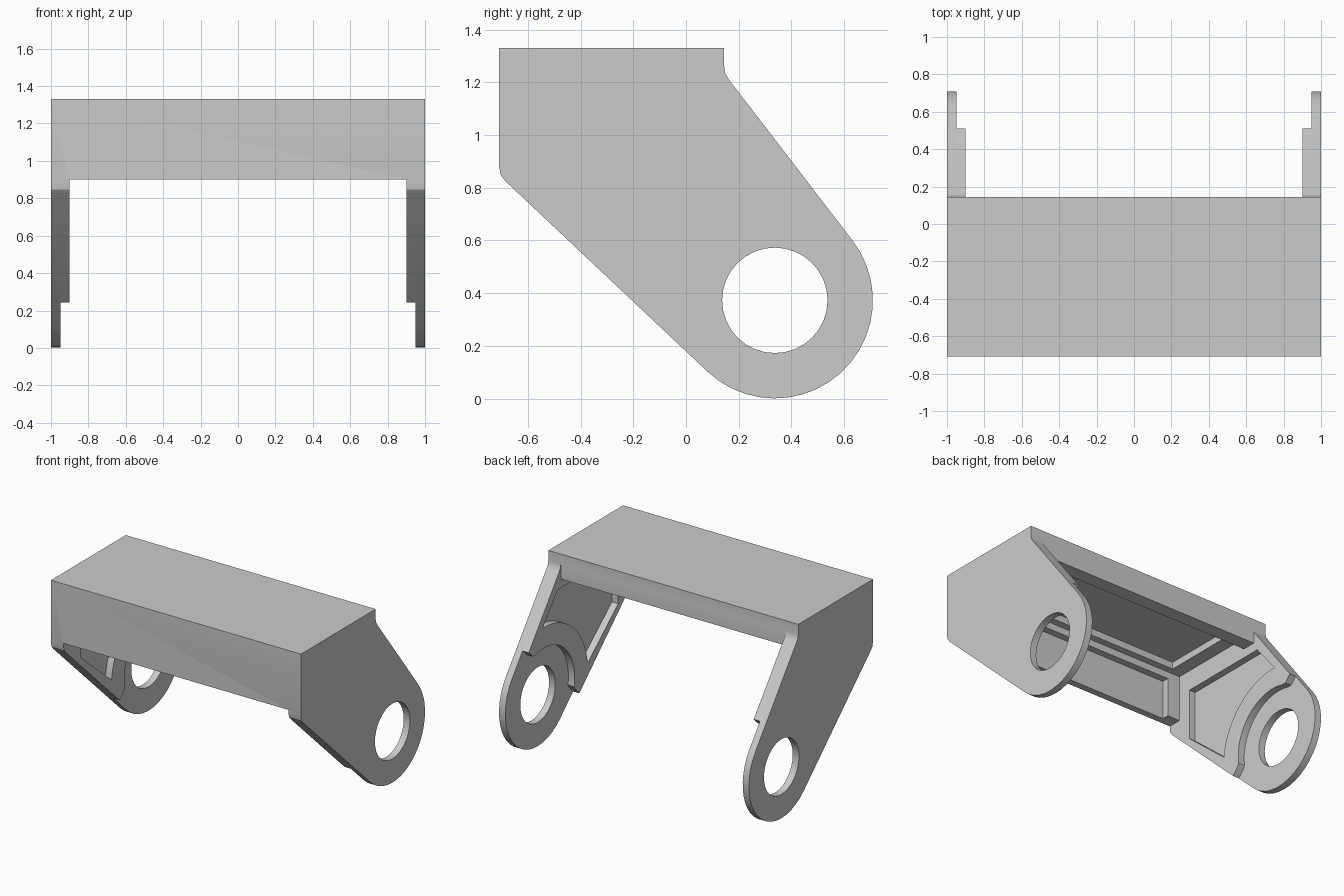
import bpy, bmesh
from math import radians, cos, sin

if "Cube" in bpy.data.objects:
    bpy.data.objects.remove(bpy.data.objects["Cube"])

CY, CZ = 0.337, 0.373   # pivot hole centre in the side plane


def arc(r, a0, a1, n):
    """Points on an arc around the pivot hole, as (y, z)."""
    return [(CY + r * cos(radians(a0 + (a1 - a0) * i / n)),
             CZ + r * sin(radians(a0 + (a1 - a0) * i / n))) for i in range(n + 1)]


def prism(name, points, half):
    """Closed (y, z) profile extruded along x from -half to half."""
    bm = bmesh.new()
    face = bm.faces.new([bm.verts.new((-half, y, z)) for y, z in points])
    new = bmesh.ops.extrude_face_region(bm, geom=[face])["geom"]
    verts = [g for g in new if isinstance(g, bmesh.types.BMVert)]
    bmesh.ops.translate(bm, vec=(2 * half, 0, 0), verts=verts)
    bmesh.ops.recalc_face_normals(bm, faces=bm.faces)
    mesh = bpy.data.meshes.new(name)
    bm.to_mesh(mesh)
    bm.free()
    ob = bpy.data.objects.new(name, mesh)
    bpy.context.collection.objects.link(ob)
    return ob


def rect(y0, y1, z0, z1):
    return [(y0, z0), (y1, z0), (y1, z1), (y0, z1)]


# Full side silhouette
outline = [(-0.709, 1.33), (0.145, 1.33), (0.145, 1.26), (0.149, 1.233), (0.163, 1.21)]
outline += arc(0.372, 37.6, -133.2, 20)
outline += [(-0.685, 0.825), (-0.703, 0.848), (-0.709, 0.88)]
bracket = prism("bracket", outline, 1.0)

# Space between the arms plus the hollow underside of the crossbar
between_arms = [(-1, -0.1), (1, -0.1), (1, 1.45), (0.1455, 1.45), (0.1455, 1.15),
                (0.045, 1.15), (0.045, 1.23), (-0.61, 1.23), (-0.61, 0.9), (-1, 0.9)]

# Thinner pivot end of each arm, bounded by an arc around the hole
pivot_step = arc(0.35, 190, 74, 18)
pivot_step += [(0.465, 0.71), (0.51, 0.755), (0.75, 0.94), (1.1, 0.5), (0.8, -0.2),
               (-0.1, -0.2), (-0.25, 0.07), (-0.064, 0.245), (-0.025, 0.284)]

# Recessed panel on the inner face of each arm
arm_panel = [(-0.51, 0.72), (-0.51, 1.085), (0.18, 1.085)] + arc(0.5, 88, 174, 14)

cutters = [
    ("between_arms_cutter", between_arms, 0.9),
    ("pivot_step_cutter", pivot_step, 0.95),
    ("arm_panel_cutter", arm_panel, 0.95),
    ("ceiling_panel_cutter", rect(-0.56, 0.0, 1.12, 1.28), 0.8),
    ("front_panel_cutter", rect(-0.66, -0.55, 0.8, 1.18), 0.8),
    ("pivot_hole_cutter", arc(0.2, 0, 348.75, 31), 1.2),
]

bpy.context.view_layer.objects.active = bracket
bracket.select_set(True)
for name, points, half in cutters:
    cutter = prism(name, points, half)
    cutter.hide_render = True
    mod = bracket.modifiers.new(name, "BOOLEAN")
    mod.operation = "DIFFERENCE"
    mod.solver = "EXACT"
    mod.object = cutter
    bpy.ops.object.modifier_apply(modifier=mod.name)
    bpy.data.objects.remove(cutter)

bpy.ops.object.shade_smooth_by_angle(angle=radians(25))
